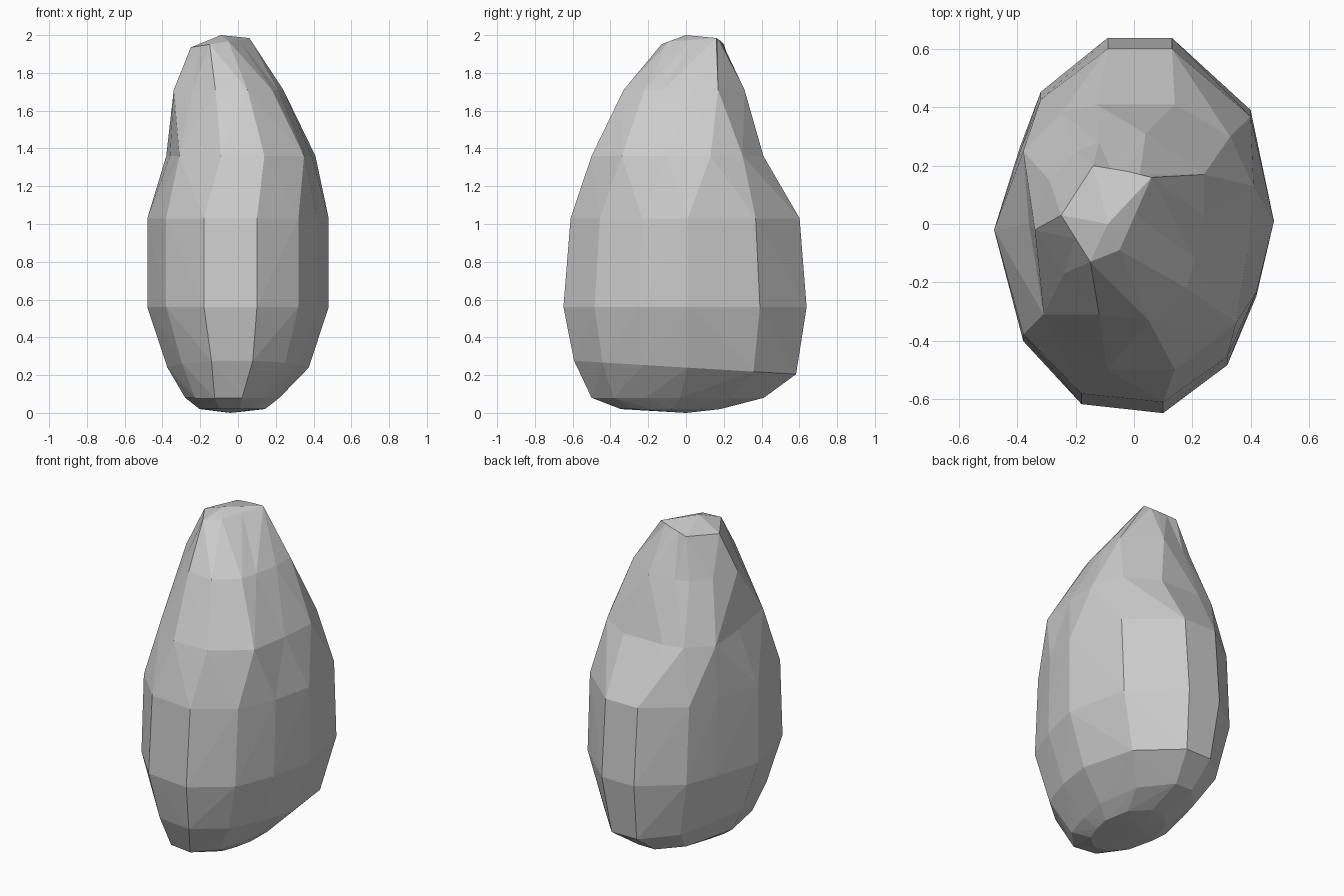
import bpy
import bmesh

default_cube = bpy.data.objects.get("Cube")
if default_cube:
    bpy.data.objects.remove(default_cube, do_unlink=True)


def make_material(name, colour):
    material = bpy.data.materials.new(name)
    material.use_nodes = True
    material.diffuse_color = colour
    shader = next(n for n in material.node_tree.nodes if n.type == "BSDF_PRINCIPLED")
    shader.inputs["Base Color"].default_value = colour
    return material


def with_midpoints(points):
    """Double a section's points by adding the middle of every side."""
    result = []
    for index, (x, y) in enumerate(points):
        next_x, next_y = points[(index + 1) % len(points)]
        result += [(x, y), ((x + next_x) / 2, (y + next_y) / 2)]
    return result


def scaled_section(points, scale_x, scale_y, shift_x=0, shift_y=0):
    return [(x * scale_x + shift_x, y * scale_y + shift_y) for x, y in points]


def add_ring(mesh, section, height, tilt_x=0, tilt_y=0):
    """Place a section at a height, leaning along x and y."""
    return [mesh.verts.new((x, y, height + x * tilt_x + y * tilt_y))
            for x, y in section]


def bridge(mesh, lower, upper):
    """Skin two rings, splitting each panel along its outward-bulging diagonal."""
    count = len(lower)
    for index in range(count):
        following = (index + 1) % count
        a, b = lower[index], lower[following]
        c, d = upper[following], upper[index]
        normal = (b.co - a.co).cross(c.co - a.co)
        if normal.dot(d.co - a.co) <= 0:
            triangles = [(a, b, c), (a, c, d)]
        else:
            triangles = [(a, b, d), (b, c, d)]
        for triangle in triangles:
            mesh.faces.new(triangle)


def cap(mesh, ring, tip):
    centre = mesh.verts.new(tip)
    for index, vertex in enumerate(ring):
        mesh.faces.new((vertex, ring[(index + 1) % len(ring)], centre))


# Horizontal sections, running anticlockwise from the front
belly = [(-.18, -.6), (.1, -.63), (.32, -.47), (.42, -.24), (.48, .01), (.4, .38),
         (.13, .62), (-.09, .62), (-.32, .44), (-.39, .26), (-.48, -.02), (-.38, -.39)]
shoulder = [(-.09, -.5), (.14, -.5), (.35, -.34), (.39, -.1), (.41, .13), (.33, .3),
            (.14, .41), (-.13, .41), (-.25, .38), (-.38, .25), (-.36, 0), (-.31, -.31)]
neck = [(-.12, -.31), (.05, -.33), (.18, -.22), (.21, -.12), (.24, .03), (.24, .17),
        (.04, .31), (-.12, .28), (-.2, .25), (-.29, .15), (-.34, -.02), (-.24, -.17)]
crown = with_midpoints([(-.15, -.13), (-.05, -.09), (.06, .16),
                        (-.02, .18), (-.14, .2), (-.25, .03)])

# Boulder skin, lofted from the underside to the crown
mesh = bmesh.new()
rings = [
    add_ring(mesh, scaled_section(belly, .36, .42, -.03, -.08), .02),
    add_ring(mesh, scaled_section(belly, .52, .73, -.03, -.04), .08),
    add_ring(mesh, scaled_section(belly, .78, .94), .24, tilt_y=-.06),
    add_ring(mesh, scaled_section(belly, 1, 1.03), .56),
    add_ring(mesh, scaled_section(belly, 1, .97), 1.03),
    add_ring(mesh, shoulder, 1.36),
    add_ring(mesh, neck, 1.71),
    add_ring(mesh, crown, 1.975, tilt_x=.16),
]
for lower, upper in zip(rings, rings[1:]):
    bridge(mesh, lower, upper)
cap(mesh, rings[0], (-.04, 0, 0))
cap(mesh, rings[-1], (-.09, 0, 2))
bmesh.ops.recalc_face_normals(mesh, faces=mesh.faces)

data = bpy.data.meshes.new("boulder")
mesh.to_mesh(data)
mesh.free()
data.materials.append(make_material("stone grey", (.6, .6, .6, 1)))
boulder = bpy.data.objects.new("boulder", data)
bpy.context.collection.objects.link(boulder)
